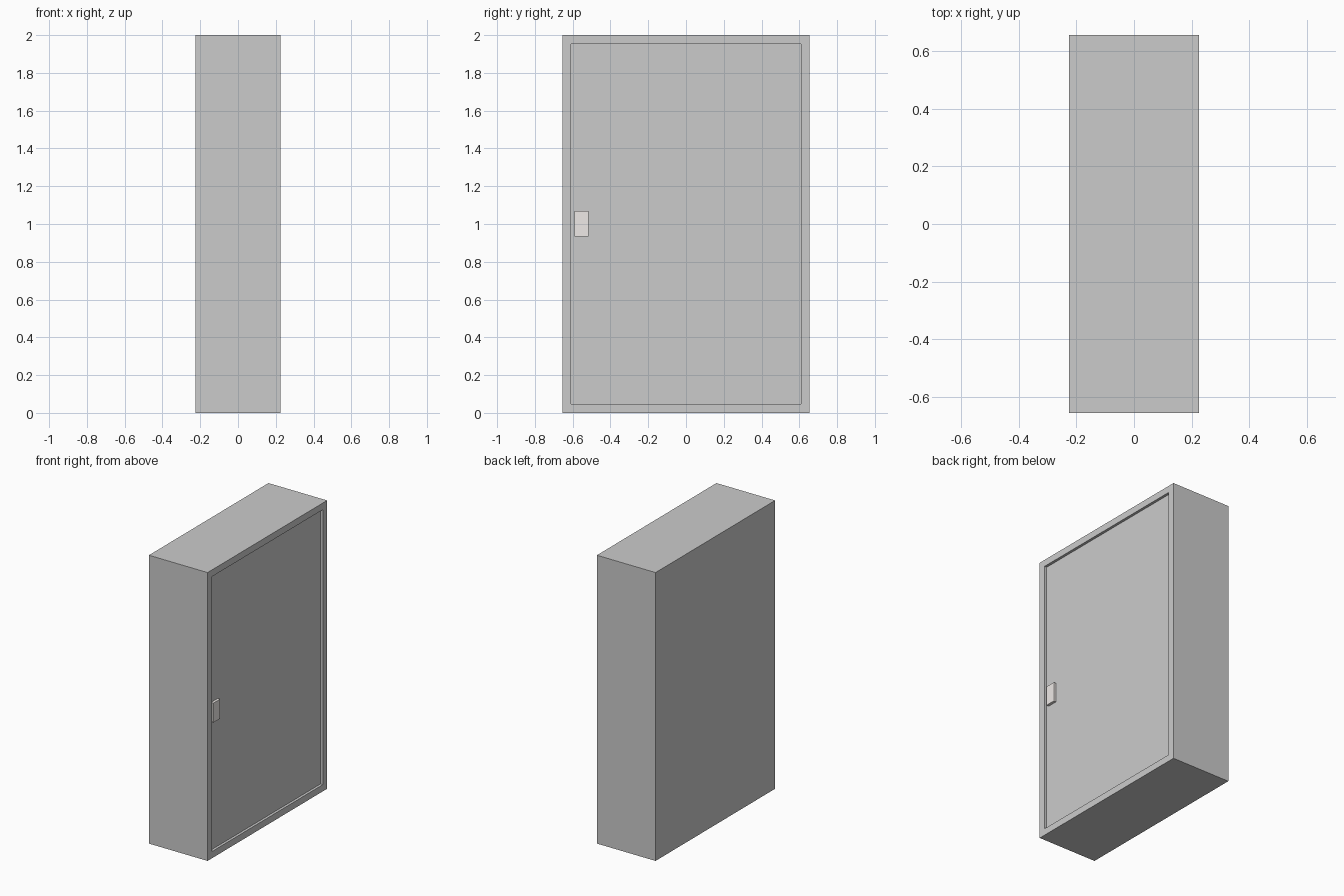
import bpy, bmesh
from mathutils import Vector

if "Cube" in bpy.data.objects:
    bpy.data.objects.remove(bpy.data.objects["Cube"])

W, D, H = 0.45, 1.31, 2.0      # overall x, y, z size
FRAME, RECESS = 0.066, 0.018   # door border width and recess depth


def box(bm, lo, hi):
    lo, hi = Vector(lo), Vector(hi)
    verts = bmesh.ops.create_cube(bm, size=1)["verts"]
    bmesh.ops.scale(bm, vec=hi - lo, verts=verts)
    bmesh.ops.translate(bm, vec=(lo + hi) / 2, verts=verts)


def finish(bm, name):
    bmesh.ops.recalc_face_normals(bm, faces=bm.faces)
    mesh = bpy.data.meshes.new(name)
    bm.to_mesh(mesh)
    bm.free()
    obj = bpy.data.objects.new(name, mesh)
    bpy.context.collection.objects.link(obj)
    return obj


# Cabinet body: box whose +x side is inset and pushed in to form the door
bm = bmesh.new()
box(bm, (-W / 2, -D / 2, 0), (W / 2, D / 2, H))
bm.normal_update()
door = max(bm.faces, key=lambda f: f.normal.x)
bmesh.ops.inset_individual(bm, faces=[door], thickness=FRAME)
bmesh.ops.inset_individual(bm, faces=[door], thickness=0)
bmesh.ops.translate(bm, vec=(-RECESS, 0, 0), verts=door.verts)
finish(bm, "cabinet_body")

# Door handle: small plate in the recess, flush with the frame
bm = bmesh.new()
y0 = -D / 2 + FRAME
box(bm, (W / 2 - RECESS, y0, 0.935), (W / 2, y0 + 0.072, 1.07))
handle = finish(bm, "door_handle")
mat = bpy.data.materials.new("pale_handle")
mat.diffuse_color = (0.86, 0.82, 0.8, 1)
mat.use_nodes = True
mat.node_tree.nodes["Principled BSDF"].inputs["Base Color"].default_value = mat.diffuse_color
handle.data.materials.append(mat)
